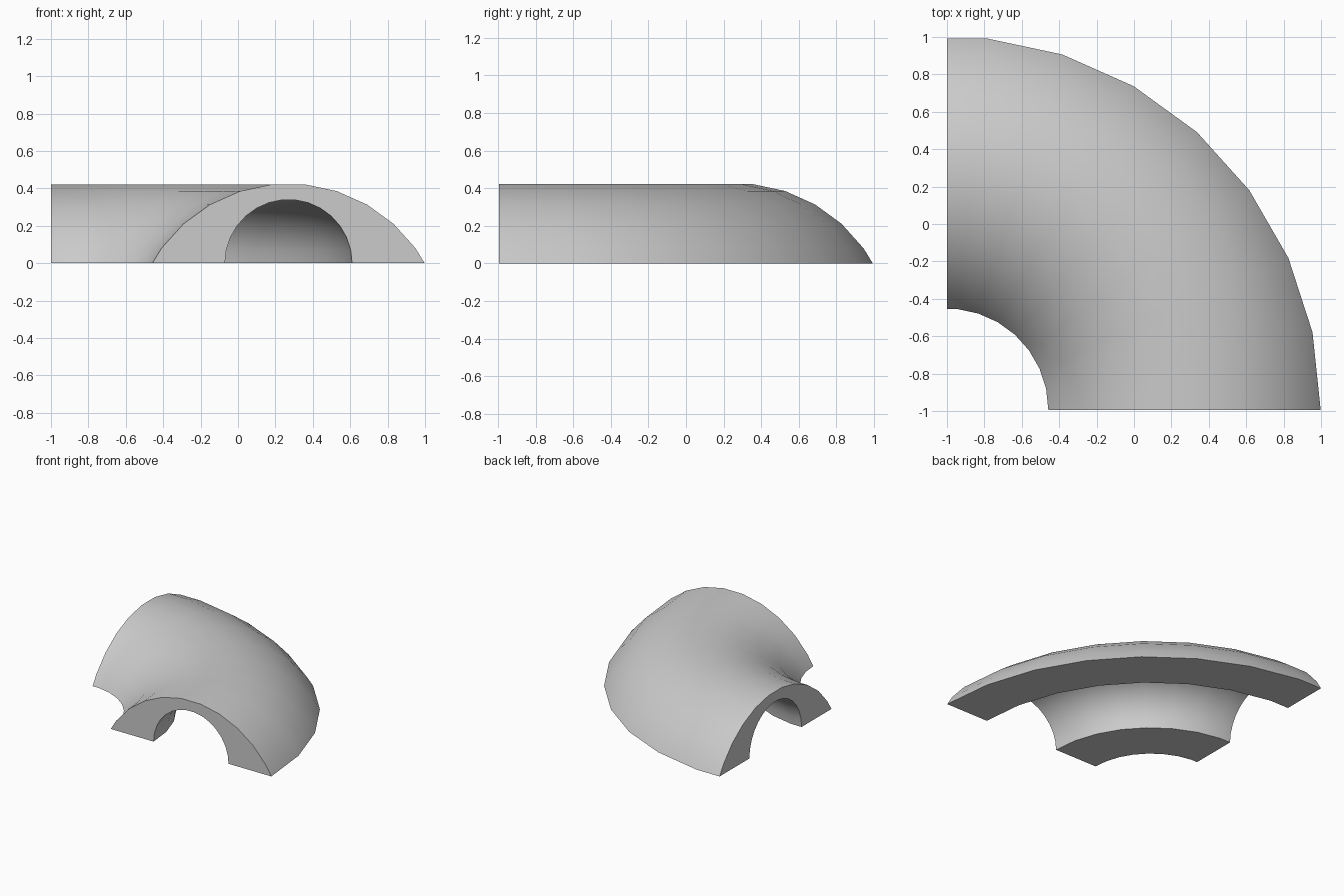
import bpy, bmesh
from math import sin, cos, radians

if "Cube" in bpy.data.objects:
    bpy.data.objects.remove(bpy.data.objects["Cube"])

STEP = 12                      # degrees per facet, for profiles and bend
CX, CY = -1.0, -0.994          # bend centre
MID = 1.27                     # bend radius of the tunnel centre line
R_OUT, DROP = 0.839, 0.413     # outer shell radius and how far its centre lies below ground
R_IN = 0.34                    # bore radius

# Outer shell profile: arc cut off at ground level
outer = [(R_OUT * sin(radians(a)), R_OUT * cos(radians(a)) - DROP)
         for a in range(-54, 55, STEP)]
outer = [(-0.728, 0)] + outer + [(0.728, 0)]
# Bore profile: half circle, walked back the other way
inner = [(R_IN * sin(radians(a)), R_IN * cos(radians(a)))
         for a in range(90, -91, -STEP)]
inner[0], inner[-1] = (R_IN, 0), (-R_IN, 0)
profile = outer + inner

# Sweep the section round a quarter turn; the last half facet is cut flat
stations = [(a, 1.0) for a in range(0, 85, STEP)] + [(90, cos(radians(STEP / 2)))]
bm = bmesh.new()
rings = []
for a, scale in stations:
    t = radians(a)
    rings.append([bm.verts.new((CX + (MID + r) * scale * cos(t),
                                CY + (MID + r) * scale * sin(t), z))
                  for r, z in profile])
n = len(profile)
for r0, r1 in zip(rings, rings[1:]):
    for i in range(n):
        j = (i + 1) % n
        bm.faces.new((r0[i], r0[j], r1[j], r1[i]))

# Flat arch-shaped end faces
bm.faces.new(rings[0])
bm.faces.new(rings[-1])
bmesh.ops.recalc_face_normals(bm, faces=bm.faces)

mesh = bpy.data.meshes.new("tunnel_bend")
bm.to_mesh(mesh)
bm.free()
tunnel = bpy.data.objects.new("tunnel_bend", mesh)
bpy.context.collection.objects.link(tunnel)

grey = bpy.data.materials.new("light grey")
grey.diffuse_color = (0.6, 0.6, 0.6, 1)
grey.use_nodes = True
grey.node_tree.nodes["Principled BSDF"].inputs["Base Color"].default_value = grey.diffuse_color
mesh.materials.append(grey)

# Smooth curved surfaces, crisp rims
bpy.context.view_layer.objects.active = tunnel
tunnel.select_set(True)
bpy.ops.object.shade_smooth_by_angle(angle=radians(35))
